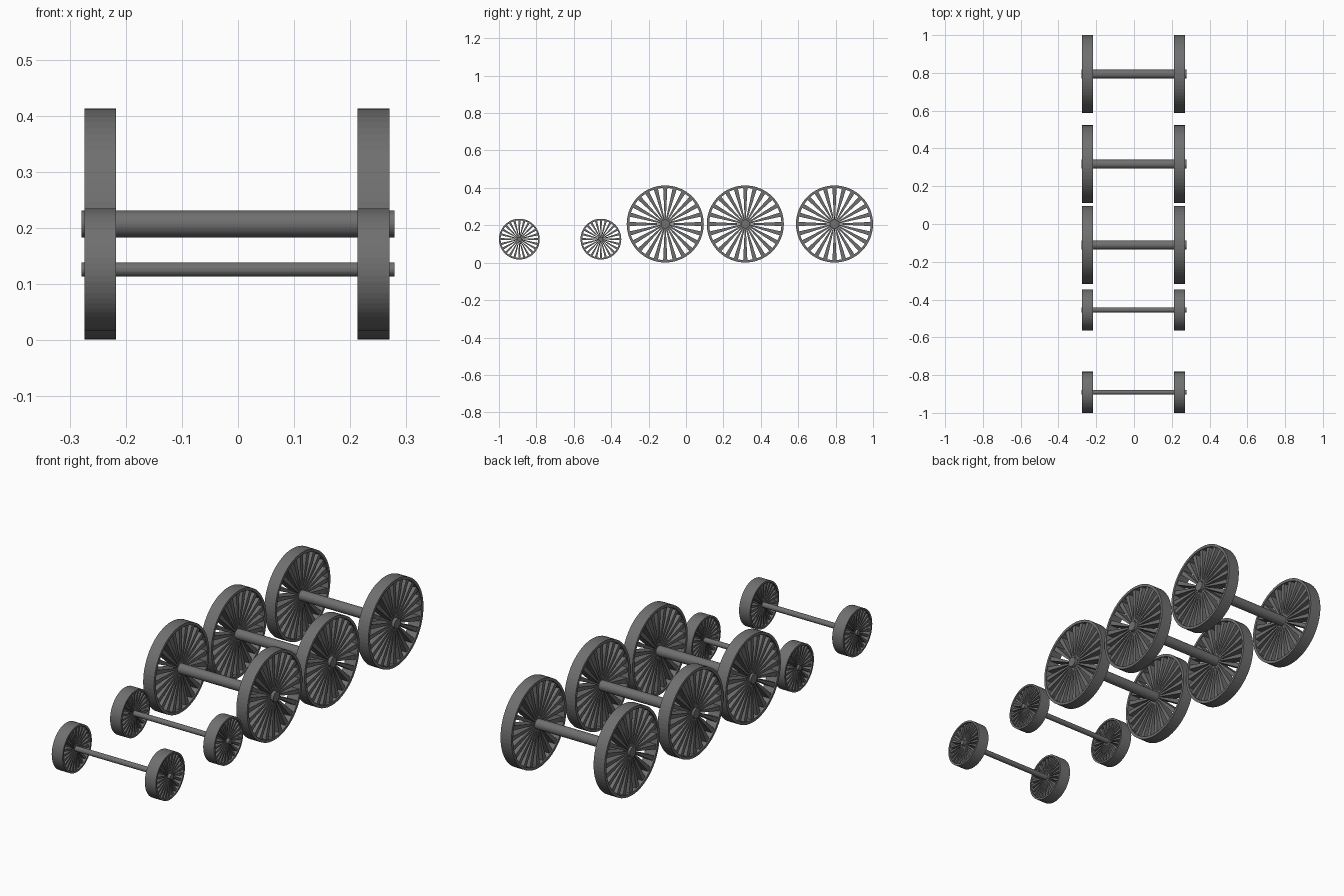
import bpy, bmesh
from math import sin, cos, pi

if "Cube" in bpy.data.objects:
    bpy.data.objects.remove(bpy.data.objects["Cube"])

dark = bpy.data.materials.new("dark_iron")
dark.diffuse_color = (0.16, 0.16, 0.16, 1)
dark.use_nodes = True
dark.node_tree.nodes["Principled BSDF"].inputs["Base Color"].default_value = dark.diffuse_color


def finish(bm, name, loc):
    bmesh.ops.recalc_face_normals(bm, faces=bm.faces)
    me = bpy.data.meshes.new(name)
    bm.to_mesh(me)
    bm.free()
    me.materials.append(dark)
    ob = bpy.data.objects.new(name, me)
    ob.location = loc
    bpy.context.collection.objects.link(ob)
    return ob


def lathe(bm, profile, n):
    """Revolve a closed (x, r) profile around the x axis."""
    rings = [[bm.verts.new((x, r * cos(2 * pi * i / n), r * sin(2 * pi * i / n)))
              for x, r in profile] for i in range(n)]
    m = len(profile)
    for i in range(n):
        a, b = rings[i], rings[(i + 1) % n]
        for j in range(m):
            k = (j + 1) % m
            bm.faces.new((a[j], a[k], b[k], b[j]))


def spoke(bm, ang, r0, r1, w0, w1, hx):
    """Tapered blade pointing outward, narrow at the hub."""
    c, s = cos(ang), sin(ang)
    sec = [(r0, -w0), (r1, -w1), (r1, w1), (r0, w0)]
    lo, hi = [[bm.verts.new((x, r * c - w * s, r * s + w * c)) for r, w in sec]
              for x in (-hx, hx)]
    bm.faces.new(lo)
    bm.faces.new(hi)
    for j in range(4):
        k = (j + 1) % 4
        bm.faces.new((lo[j], lo[k], hi[k], hi[j]))


def wheel(name, loc, R, rim, hub, count=24):
    bm = bmesh.new()
    hx = 0.0285
    # rim
    lathe(bm, [(-hx, R), (hx, R), (hx, R - rim), (-hx, R - rim)], 64)
    # spokes
    for i in range(count):
        spoke(bm, 2 * pi * i / count, hub * 0.8, R - rim * 0.6,
              hub * 0.12, R * 0.055, 0.023)
    finish(bm, name, loc)


def axle(name, loc, r):
    bm = bmesh.new()
    n = 32
    ends = [[bm.verts.new((x, r * cos(2 * pi * i / n), r * sin(2 * pi * i / n)))
             for i in range(n)] for x in (-0.279, 0.279)]
    for e in ends:
        bm.faces.new(e)
    for i in range(n):
        k = (i + 1) % n
        bm.faces.new((ends[0][i], ends[0][k], ends[1][k], ends[1][i]))
    finish(bm, name, loc)


# wheel sets: label, y, z, wheel radius, rim thickness, axle radius
sets = [("leading_1", -0.891, 0.126, 0.109, 0.009, 0.0125),
        ("leading_2", -0.455, 0.126, 0.109, 0.009, 0.0125),
        ("driving_1", -0.111, 0.207, 0.206, 0.013, 0.024),
        ("driving_2", 0.317, 0.207, 0.206, 0.013, 0.024),
        ("driving_3", 0.794, 0.207, 0.206, 0.013, 0.024)]
for label, y, z, R, rim, ra in sets:
    axle(label + "_axle", (0, y, z), ra)
    for side, x in (("left", -0.2455), ("right", 0.2415)):
        wheel(f"{label}_wheel_{side}", (x, y, z), R, rim, ra)
